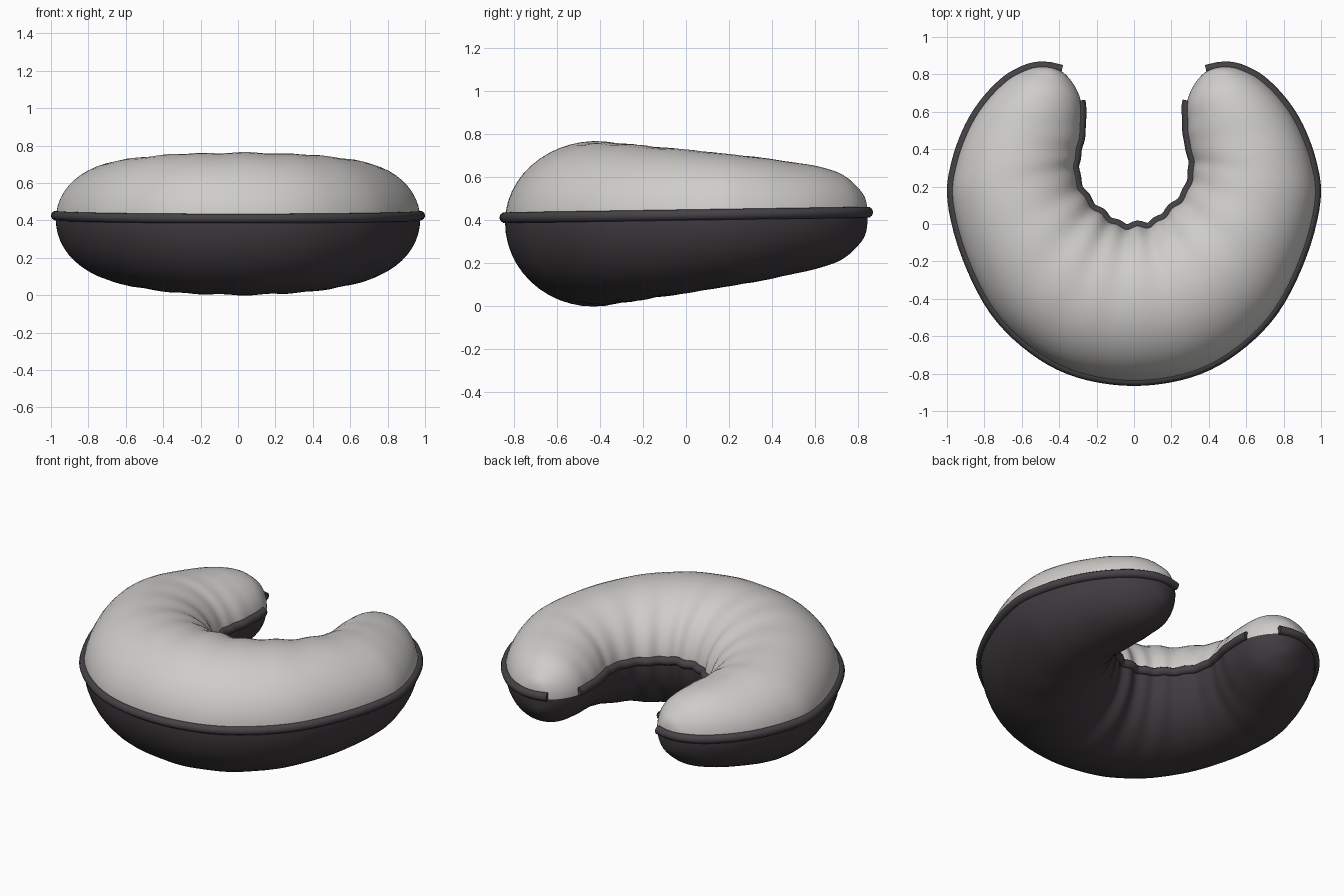
import bpy, bmesh, math
from mathutils import Vector

cube = bpy.data.objects.get("Cube")
if cube:
    bpy.data.objects.remove(cube, do_unlink=True)


def material(name, rgb):
    m = bpy.data.materials.new(name)
    m.use_nodes = True
    m.diffuse_color = (*rgb, 1)
    m.node_tree.nodes["Principled BSDF"].inputs["Base Color"].default_value = (*rgb, 1)
    return m


light = material("light grey fabric", (0.62, 0.61, 0.59))
dark = material("charcoal fabric", (0.05, 0.043, 0.049))
trim = material("charcoal piping", (0.06, 0.054, 0.06))

# Half of the cushion: outer edge x, y, inner edge x, y, half height
HALF = [
    (0.00, -0.84, 0.00, -0.02, 0.38),
    (0.30, -0.795, 0.09, -0.005, 0.377),
    (0.54, -0.67, 0.165, 0.04, 0.368),
    (0.75, -0.46, 0.235, 0.11, 0.352),
    (0.90, -0.16, 0.295, 0.19, 0.33),
    (0.972, 0.13, 0.315, 0.29, 0.305),
    (0.95, 0.33, 0.31, 0.37, 0.285),
    (0.88, 0.52, 0.288, 0.46, 0.26),
    (0.79, 0.66, 0.282, 0.56, 0.237),
    (0.68, 0.77, 0.285, 0.66, 0.20),
    (0.58, 0.825, 0.325, 0.75, 0.14),
    (0.51, 0.842, 0.385, 0.815, 0.085),
    (0.45, 0.84, 0.45, 0.84, 0.0),
]
LAST = len(HALF) - 1
STATIONS = [Vector((-a, b, -c, d, h)) for a, b, c, d, h in HALF[:0:-1]] + [Vector(p) for p in HALF]


def station(s):
    """Smoothly interpolated station, s runs from -LAST to LAST."""
    u = s + LAST
    i = min(int(u), 2 * LAST - 1)
    f = u - i
    p0, p1, p2, p3 = (STATIONS[max(0, min(2 * LAST, i + k))] for k in (-1, 0, 1, 2))
    return 0.5 * (2 * p1 + (p2 - p0) * f + (2 * p0 - 5 * p1 + 4 * p2 - p3) * f * f
                  + (3 * p1 - p0 - 3 * p2 + p3) * f ** 3)


def surface(s, t):
    """Point on the cushion; t = 0 is the outer seam, t = pi the inner seam."""
    ox, oy, ix, iy, h = station(s)
    # gathers fan out from the inner edge
    wave = math.sin(5.2 * s + 0.5) + 0.5 * math.sin(3.1 * s + 1)
    pull = 1 + 0.02 * wave * math.exp(-(s / 6) ** 2) * ((1 - math.cos(t)) / 2) ** 1.5
    c, v = math.cos(t) * pull, math.sin(t) * pull
    x, y = (ox + ix + (ox - ix) * c) / 2, (oy + iy + (oy - iy) * c) / 2
    shift = 0.1 * max(0, h - 0.235)
    height = max(0, h) + (-shift if v > 0 else shift)
    return Vector((x, y, 0.403 + 0.015 * y + v * height))


# Cushion body, light above the seam and dark below
STEPS, SEGS = 7, 48
bm = bmesh.new()
rings = [[bm.verts.new(surface(i / STEPS, 2 * math.pi * j / SEGS)) for j in range(SEGS)]
         for i in range(-LAST * STEPS, LAST * STEPS + 1)]
for a, b in zip(rings, rings[1:]):
    for j in range(SEGS):
        k = (j + 1) % SEGS
        face = bm.faces.new((a[j], a[k], b[k], b[j]))
        face.material_index = 0 if j < SEGS // 2 else 1
        face.smooth = True
bmesh.ops.remove_doubles(bm, verts=bm.verts, dist=0.0003)
bmesh.ops.recalc_face_normals(bm, faces=bm.faces)
mesh = bpy.data.meshes.new("cushion_body")
bm.to_mesh(mesh)
bm.free()
mesh.materials.append(light)
mesh.materials.append(dark)
body = bpy.data.objects.new("cushion_body", mesh)
bpy.context.collection.objects.link(body)


def piping(name, points):
    """Round cord along a path, with closed ends."""
    curve = bpy.data.curves.new(name, "CURVE")
    curve.dimensions = "3D"
    curve.bevel_depth = 0.026
    curve.bevel_resolution = 3
    curve.use_fill_caps = True
    spline = curve.splines.new("POLY")
    spline.points.add(len(points) - 1)
    for p, co in zip(spline.points, points):
        p.co = (co.x, co.y, co.z + 0.02, 1)
    spline.use_smooth = True
    curve.materials.append(trim)
    ob = bpy.data.objects.new(name, curve)
    bpy.context.collection.objects.link(ob)
    bpy.ops.object.select_all(action="DESELECT")
    bpy.context.view_layer.objects.active = ob
    ob.select_set(True)
    bpy.ops.object.convert(target="MESH")
    bpy.ops.object.shade_smooth_by_angle(angle=math.radians(50))


def edge(limit, t):
    n = limit * 5
    return [surface(i / 5, t) for i in range(-n, n + 1)]


# Seam piping, open at the inner side of both tips
tip = surface(LAST - 1, math.pi)
outer = [Vector((-tip.x, tip.y + 0.01, tip.z))] + edge(LAST, 0) + [Vector((tip.x, tip.y + 0.01, tip.z))]
piping("outer_piping", outer)
piping("inner_piping", edge(9, math.pi))
